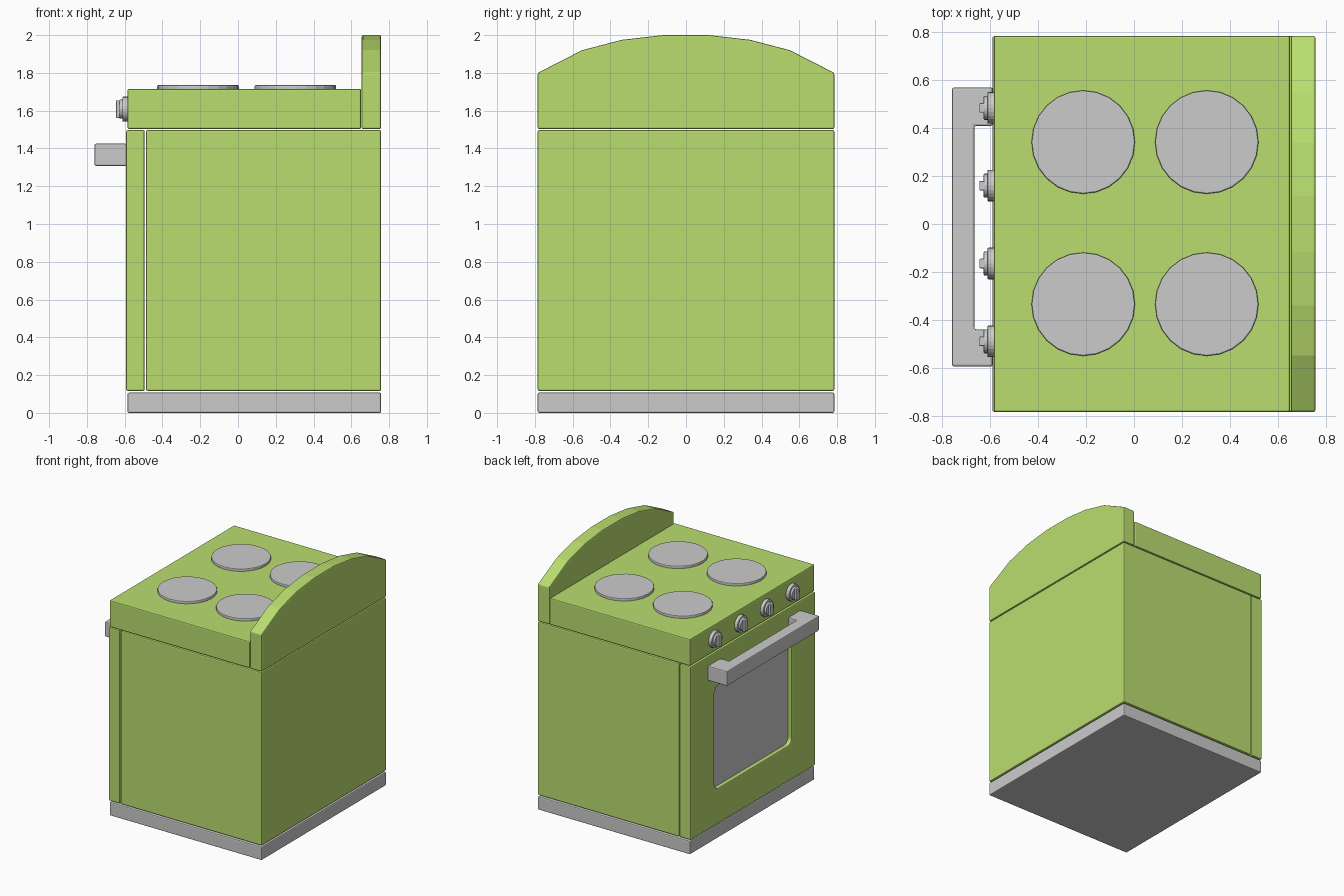
import bpy, bmesh, math

if "Cube" in bpy.data.objects:
    bpy.data.objects.remove(bpy.data.objects["Cube"])

lime = bpy.data.materials.new("lime_enamel")
lime.diffuse_color = (0.49, 0.73, 0.16, 1)
lime.use_nodes = True
lime.node_tree.nodes["Principled BSDF"].inputs["Base Color"].default_value = lime.diffuse_color


def prism(name, pts, axis, lo, hi, mat=None, bevel=0.008):
    """Extrude a 2D outline along x (points are y, z) or z (points are x, y)."""
    place = {"x": lambda p, t: (t, p[0], p[1]), "z": lambda p, t: (p[0], p[1], t)}[axis]
    bm = bmesh.new()
    a = [bm.verts.new(place(p, lo)) for p in pts]
    b = [bm.verts.new(place(p, hi)) for p in pts]
    bm.faces.new(a)
    bm.faces.new(b)
    n = len(pts)
    for i in range(n):
        j = (i + 1) % n
        bm.faces.new((a[i], a[j], b[j], b[i]))
    bmesh.ops.recalc_face_normals(bm, faces=bm.faces)
    me = bpy.data.meshes.new(name)
    bm.to_mesh(me)
    bm.free()
    ob = bpy.data.objects.new(name, me)
    bpy.context.collection.objects.link(ob)
    if mat:
        me.materials.append(mat)
    if bevel:
        add_bevel(ob, bevel)
    return ob


def add_bevel(ob, width):
    m = ob.modifiers.new("soft_edges", "BEVEL")
    m.width, m.segments = width, 2
    m.limit_method, m.angle_limit = "ANGLE", math.radians(35)


def rect(x0, x1, y0, y1):
    return [(x0, y0), (x1, y0), (x1, y1), (x0, y1)]


def circle(cx, cy, r, n=24):
    return [(cx + r * math.cos(2 * math.pi * i / n), cy + r * math.sin(2 * math.pi * i / n))
            for i in range(n)]


def rounded_rect(x0, x1, y0, y1, r, n=4):
    pts = []
    for k, (cx, cy) in enumerate([(x1 - r, y1 - r), (x0 + r, y1 - r), (x0 + r, y0 + r), (x1 - r, y0 + r)]):
        for i in range(n + 1):
            a = math.pi / 2 * (k + i / n)
            pts.append((cx + r * math.cos(a), cy + r * math.sin(a)))
    return pts


W = 0.785  # half width

# Carcass
prism("plinth", rect(-0.585, 0.758, -W, W), "z", 0, 0.107)
prism("oven_body", rect(-0.487, 0.758, -W, W), "z", 0.117, 1.497, lime)
prism("hob_top", rect(-0.585, 0.652, -W, W), "z", 1.503, 1.715, lime)

# Arched splashback
arc = [(W, 1.80), (0.55, 1.92), (0.34, 1.975), (0.12, 2.0)]
outline = [(-W, 1.503), (W, 1.503)] + arc + [(-y, z) for y, z in reversed(arc)]
prism("splashback", outline, "x", 0.655, 0.758, lime)

# Door with recessed window
door = prism("oven_door", rect(-W, W, 0.117, 1.497), "x", -0.592, -0.494, lime, bevel=0)
window = rounded_rect(-0.485, 0.485, 0.40, 1.22, 0.05)
cutter = prism("window_cutter", window, "x", -0.65, -0.555, lime, bevel=0)
cutter.hide_render = True
cutter.hide_set(True)
cut = door.modifiers.new("window_recess", "BOOLEAN")
cut.operation, cut.object, cut.solver = "DIFFERENCE", cutter, "EXACT"
add_bevel(door, 0.008)
prism("window_glass", window, "x", -0.561, -0.54, bevel=0)

# Door handle
handle = [(-0.59, -0.595), (-0.76, -0.595), (-0.76, 0.57), (-0.59, 0.57),
          (-0.59, 0.41), (-0.667, 0.41), (-0.667, -0.44), (-0.59, -0.44)]
prism("door_handle", handle, "z", 1.307, 1.425)

# Hot plates
for i, (x, y) in enumerate([(-0.212, 0.342), (0.304, 0.342), (-0.212, -0.335), (0.304, -0.335)]):
    prism(f"hot_plate_{i + 1}", circle(x, y, 0.216), "z", 1.705, 1.735, bevel=0.006)

# Control knobs
for i, y in enumerate([0.485, 0.16, -0.165, -0.49]):
    z = 1.608
    prism(f"knob_collar_{i + 1}", circle(y, z, 0.066), "x", -0.612, -0.58, bevel=0.004)
    prism(f"knob_dial_{i + 1}", circle(y, z, 0.05), "x", -0.628, -0.60, bevel=0.004)
    prism(f"knob_grip_{i + 1}", rect(y - 0.02, y + 0.02, z - 0.047, z + 0.047), "x", -0.646, -0.61, bevel=0.005)
